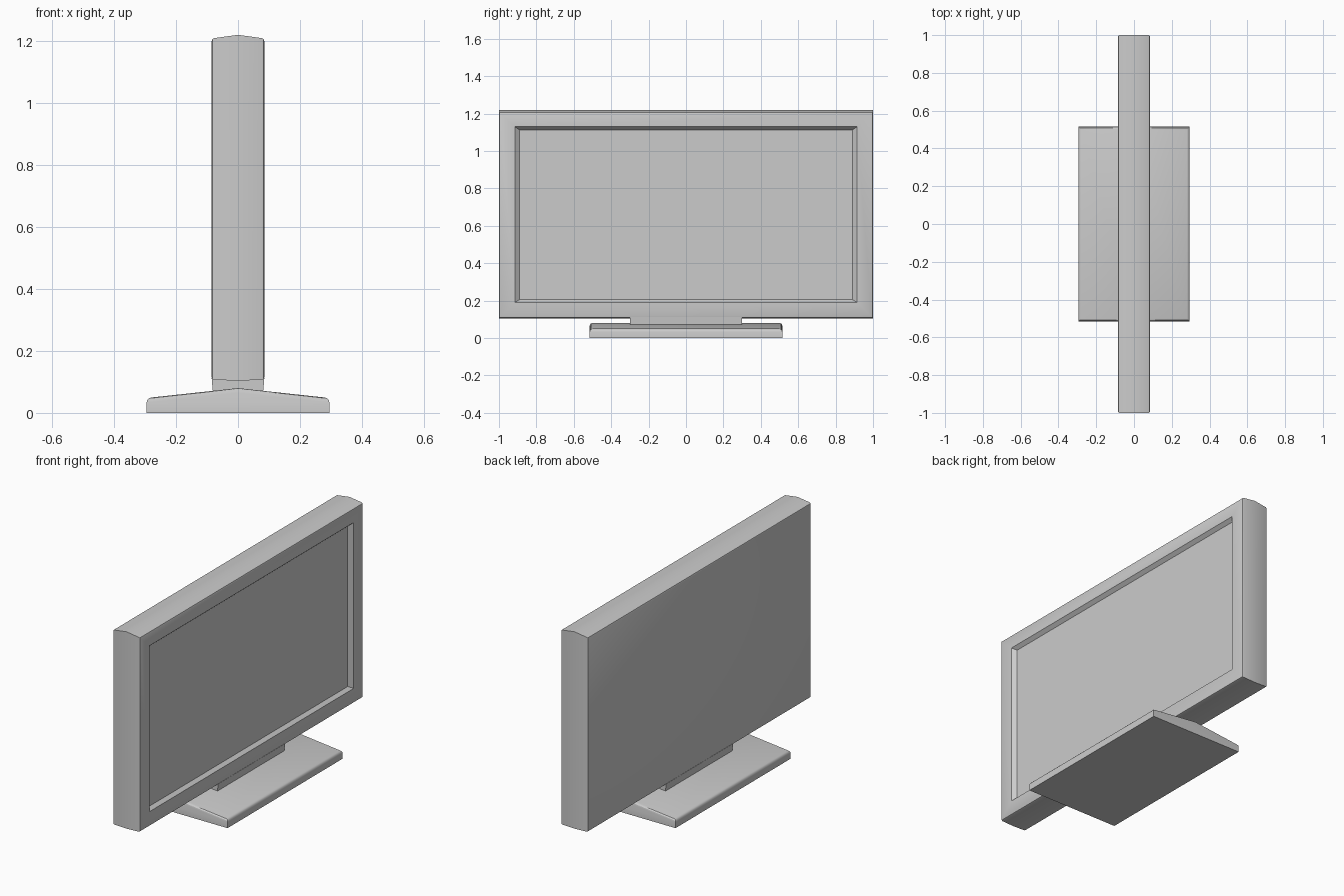
import bpy, bmesh

if "Cube" in bpy.data.objects:
    bpy.data.objects.remove(bpy.data.objects["Cube"])


def extrude_profile(points, half_y):
    """Prism from an x-z profile, running from -half_y to +half_y."""
    bm = bmesh.new()
    face = bm.faces.new([bm.verts.new((x, -half_y, z)) for x, z in points])
    geom = bmesh.ops.extrude_face_region(bm, geom=[face])["geom"]
    for v in geom:
        if isinstance(v, bmesh.types.BMVert):
            v.co.y = half_y
    bmesh.ops.recalc_face_normals(bm, faces=bm.faces)
    return bm


def mirrored(right_half):
    """Mirror a bottom-to-top half profile; points on x = 0 stay single."""
    return right_half + [(-x, z) for x, z in reversed(right_half) if x > 0]


def bevel(bm, edges, width, segments=2):
    bmesh.ops.bevel(bm, geom=list(edges), offset=width, segments=segments,
                    profile=0.5, affect='EDGES')
    bm.normal_update()


def finish(bm, name):
    bmesh.ops.recalc_face_normals(bm, faces=bm.faces)
    mesh = bpy.data.meshes.new(name)
    bm.to_mesh(mesh)
    bm.free()
    obj = bpy.data.objects.new(name, mesh)
    bpy.context.collection.objects.link(obj)
    bpy.ops.object.select_all(action='DESELECT')
    obj.select_set(True)
    bpy.context.view_layer.objects.active = obj
    bpy.ops.object.shade_smooth_by_angle(angle=0.5)
    return obj


# Panel housing: gently peaked top and bottom, softened front and back rims
bm = extrude_profile(mirrored([(0, 0.104), (0.085, 0.107), (0.085, 1.208), (0, 1.22)]), 1.0)
bm.normal_update()
rims = {e for f in bm.faces if abs(f.normal.x) > 0.9 for e in f.edges}
bevel(bm, rims, 0.008)

# Screen recess: sloping border sunk into the +x face
front = max((f for f in bm.faces if f.normal.x > 0.99), key=lambda f: f.calc_area())


def inset_to(half_y, low, high, x):
    bmesh.ops.inset_region(bm, faces=[front], thickness=0.01, use_even_offset=True)
    for v in front.verts:
        v.co = (x, half_y if v.co.y > 0 else -half_y, high if v.co.z > 0.6 else low)


inset_to(0.915, 0.19, 1.13, 0.085)
inset_to(0.89, 0.205, 1.113, 0.065)
finish(bm, "screen_housing")

# Neck joining the housing to the base, flush with the housing faces
bm = extrude_profile(mirrored([(0, 0.074), (0.081, 0.066), (0.085, 0.112), (0, 0.112)]), 0.30)
finish(bm, "stand_neck")

# Base: low ridge roof shape with rounded upper rim
bm = extrude_profile(mirrored([(0, 0.0), (0.295, 0.0), (0.295, 0.048), (0, 0.08)]), 0.515)
bm.normal_update()
roof = [f for f in bm.faces if f.normal.z > 0.5]
rim = {e for f in roof for e in f.edges if not all(g in roof for g in e.link_faces)}
bevel(bm, rim, 0.015, 3)
finish(bm, "stand_base")
